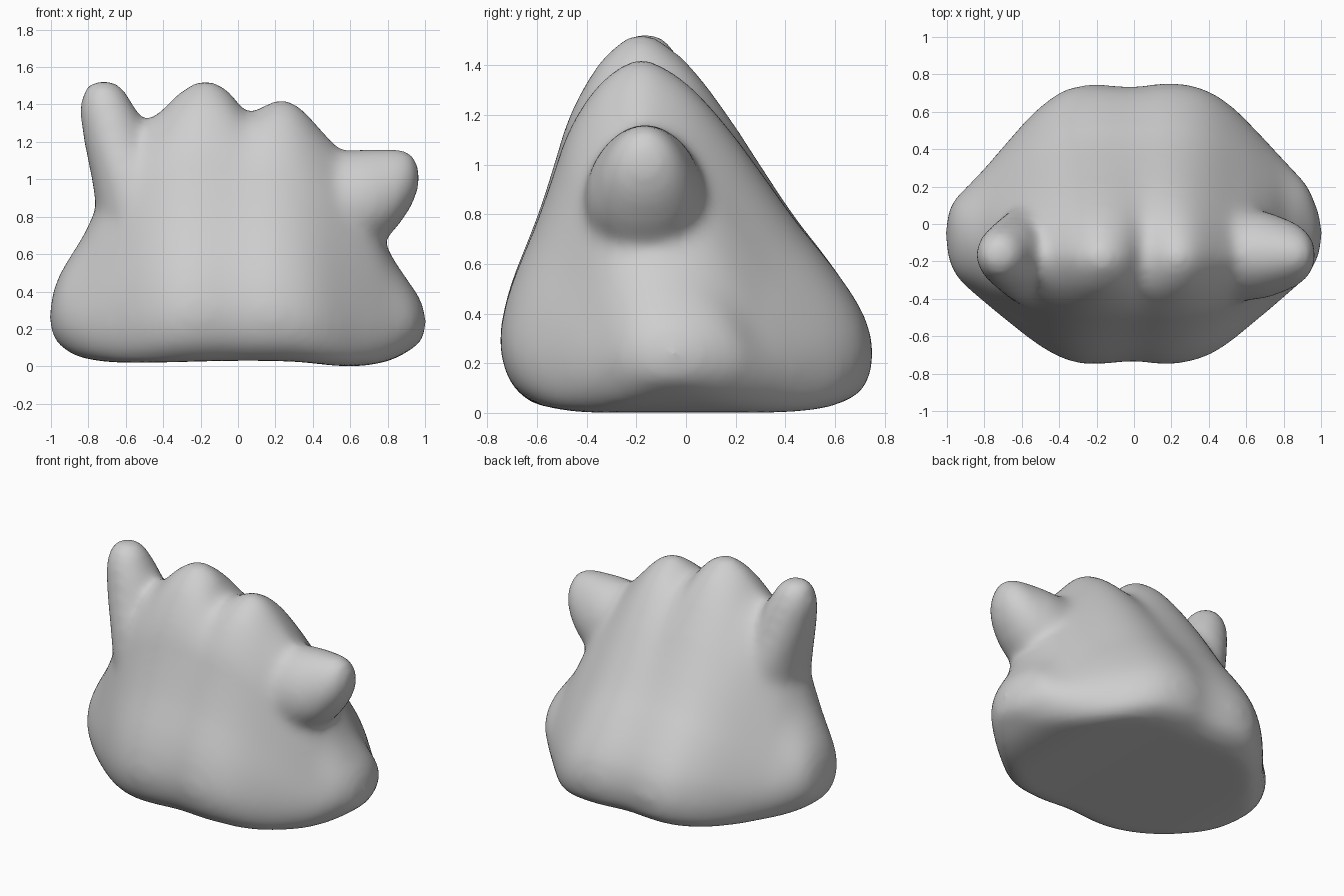
import bpy
import bmesh
from math import cos, sin, pi, sqrt

default_cube = bpy.data.objects.get("Cube")
if default_cube:
    bpy.data.objects.remove(default_cube, do_unlink=True)


def curve(points, x):
    """Smooth Hermite interpolation through (x, value) pairs."""
    last = len(points) - 1
    if x <= points[0][0]:
        return points[0][1]
    if x >= points[last][0]:
        return points[last][1]

    def slope(i):
        a, b = points[max(i - 1, 0)], points[min(i + 1, last)]
        return (b[1] - a[1]) / (b[0] - a[0])

    i = next(k for k in range(last) if points[k + 1][0] >= x)
    (x0, v0), (x1, v1) = points[i], points[i + 1]
    h = x1 - x0
    t = (x - x0) / h
    blend = t * t * (3 - 2 * t)
    return (v0 + (v1 - v0) * blend
            + h * slope(i) * t * (1 - t) ** 2
            - h * slope(i + 1) * t * t * (1 - t))


def loft(bm, rings):
    """Skin a list of closed rings and cap both ends."""
    loops = [[bm.verts.new(p) for p in ring] for ring in rings]
    for a, b in zip(loops, loops[1:]):
        for i in range(len(a)):
            j = (i + 1) % len(a)
            bm.faces.new((a[i], a[j], b[j], b[i]))
    bm.faces.new(loops[0])
    bm.faces.new(loops[-1])


# Outlines of the body along its width: ridge, underside, front and back
ridge = [(-1, .25), (-.985, .37), (-.95, .48), (-.9, .57), (-.8, .74), (-.7, .98),
         (-.6, 1.2), (-.5, 1.31), (-.42, 1.36), (-.3, 1.48), (-.17, 1.54), (-.05, 1.48),
         (.05, 1.36), (.12, 1.39), (.22, 1.435), (.32, 1.4), (.45, 1.26), (.6, 1.08),
         (.7, .87), (.8, .62), (.9, .46), (.97, .35), (1, .24)]
underside = [(-1, .25), (-.98, .16), (-.9, .08), (-.8, .04), (-.6, .02), (0, .03),
             (.3, .025), (.6, 0), (.8, .03), (.93, .1), (.98, .15), (1, .24)]
front = [(-1, -.05), (-.98, -.2), (-.9, -.34), (-.6, -.58), (-.4, -.71), (-.25, -.75),
         (0, -.735), (.2, -.75), (.4, -.7), (.6, -.56), (.9, -.31), (.98, -.17), (1, -.05)]
back = [(-1, -.05), (-.98, .08), (-.9, .21), (-.6, .53), (-.4, .7), (-.25, .745),
        (0, .735), (.2, .755), (.4, .71), (.6, .56), (.9, .26), (.98, .06), (1, -.05)]

# Ridge without its bumps, which shapes the lower body
plain_ridge = sorted([p for p in ridge if not -.55 < p[0] < .4]
                     + [(-.5, 1.34), (-.25, 1.47), (0, 1.48), (.25, 1.42)])

# Slope of the front and back, from the base up to the ridge
front_slope = [(0, .74), (.05, .9), (.12, .98), (.2, 1), (.33, .93), (.52, .74),
               (.66, .62), (.79, .51), (.92, .31), (.98, .13), (1, 0)]
back_slope = [(0, .84), (.04, .95), (.1, .99), (.16, 1), (.26, .96), (.39, .83),
              (.52, .67), (.66, .52), (.79, .38), (.92, .21), (.98, .08), (1, 0)]


def body_ring(x, steps=24):
    roundness = min(max((abs(x) - .5) / .5, 0), 1) ** 2
    low, plain = curve(underside, x), curve(plain_ridge, x)
    bump = curve(ridge, x) - plain
    middle = -.18 + .13 * roundness
    sides = []
    for slope, edge in ((front_slope, front), (back_slope, back)):
        reach = curve(edge, x) - middle
        side = []
        for i in range(steps + 1):
            t = (1 - cos(pi * i / steps)) / 2
            circle = 2 * sqrt(max(t * (1 - t), 0))
            s = curve(slope, t) * (1 - roundness) + circle * roundness
            z = low + (plain - low) * t + bump * t ** 5
            side.append((x * 1.01, middle + reach * s, z))
        sides.append(side)
    return sides[0] + sides[1][-2::-1]


def oval(centre, half, upright, steps=24):
    """Oval ring lying level, or an egg standing across the width."""
    ring = []
    for i in range(steps):
        a = 2 * pi * i / steps
        taper = 1 if upright else 1 - .12 * sin(a)
        y = -.165 + half[1] * cos(a) * taper
        w = centre[0] + half[0] * sin(a)
        ring.append((w, y, centre[1]) if upright else (centre[1], y, w))
    return ring


def finger(bm, sections, upright):
    """Sections are (position along axis, sideways centre, half size, half depth)."""
    loft(bm, [oval((c, p), (h, d), upright) for p, c, h, d in sections])


bm = bmesh.new()
stations = 90
loft(bm, [body_ring(-cos(pi * i / stations) * .9995) for i in range(stations + 1)])

# Tall knob on the right, pointing up
finger(bm, [(.7, -.5, .24, .3), (.85, -.525, .235, .29), (1, -.575, .208, .26),
            (1.2, -.645, .18, .205), (1.33, -.68, .165, .17), (1.41, -.705, .14, .145),
            (1.48, -.715, .11, .11), (1.52, -.72, .065, .065), (1.535, -.72, .015, .015)], True)
# Stubby knob on the left, pointing sideways
finger(bm, [(.3, .88, .22, .2), (.5, .88, .26, .245), (.6, .89, .268, .245), (.7, .9, .265, .235),
            (.8, .925, .24, .2), (.87, .965, .2, .17), (.93, 1, .145, .125),
            (.96, 1.01, .075, .07), (.975, 1.01, .015, .015)], False)

bmesh.ops.recalc_face_normals(bm, faces=bm.faces)
mesh = bpy.data.meshes.new("knobbly_body")
bm.to_mesh(mesh)
bm.free()
body = bpy.data.objects.new("knobbly_body", mesh)
bpy.context.collection.objects.link(body)

# Fuse the parts and soften the joins
fuse = body.modifiers.new("fuse", 'REMESH')
fuse.mode = 'VOXEL'
fuse.voxel_size = .024
fuse.use_smooth_shade = True
soften = body.modifiers.new("soften", 'SMOOTH')
soften.factor = .5
soften.iterations = 26

clay = bpy.data.materials.new("plain grey")
clay.use_nodes = True
grey = (.62, .62, .62, 1)
clay.diffuse_color = grey
clay.node_tree.nodes["Principled BSDF"].inputs["Base Color"].default_value = grey
mesh.materials.append(clay)
for face in mesh.polygons:
    face.use_smooth = True
